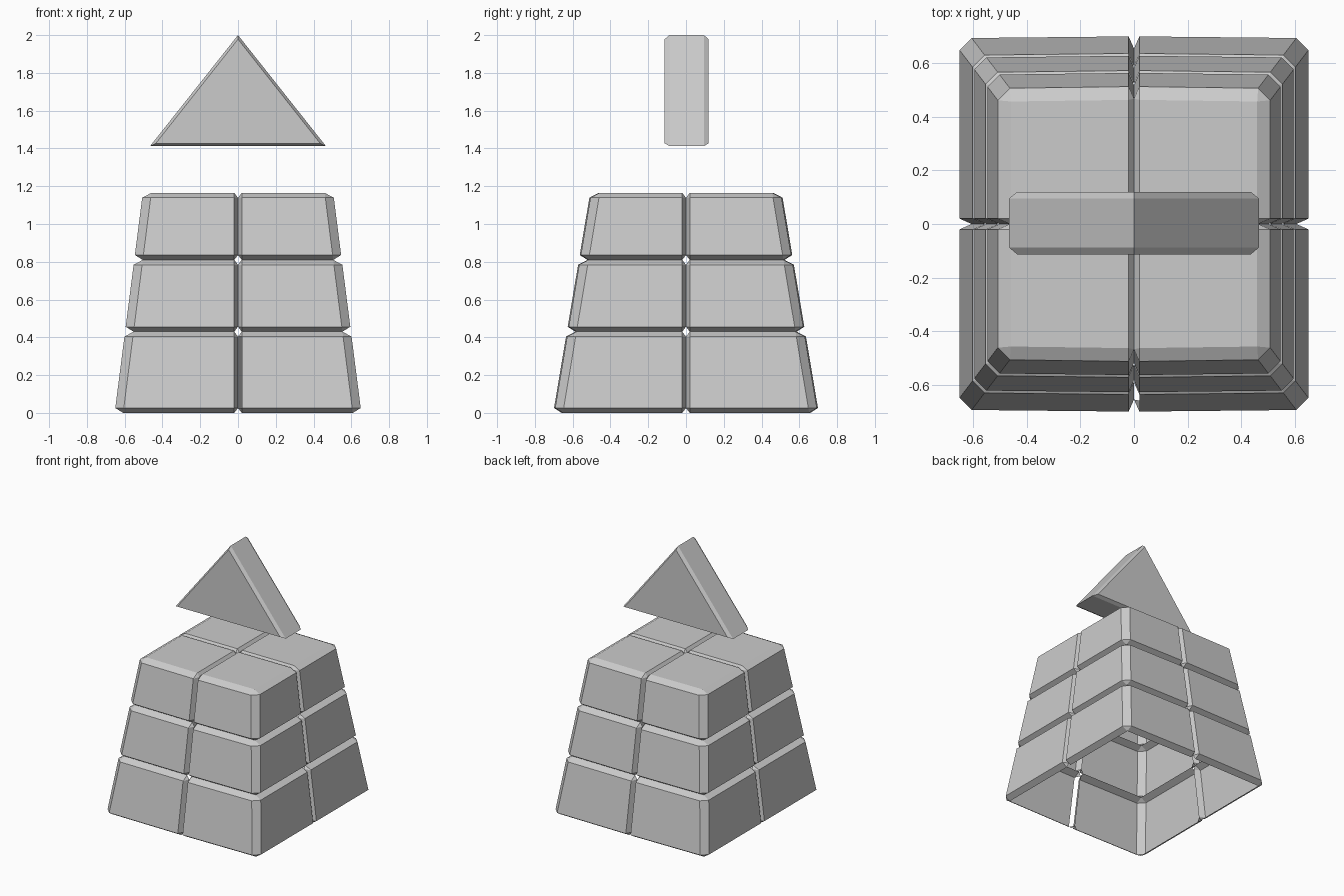
import bpy, bmesh
from itertools import product

if "Cube" in bpy.data.objects:
    bpy.data.objects.remove(bpy.data.objects["Cube"])

LEVELS = [0.0, 0.43, 0.81, 1.165]
SEAM, CORNER, LIFT = 0.02, 0.045, 0.026   # chamfer insets


def add_object(name, bm):
    mesh = bpy.data.meshes.new(name)
    bm.to_mesh(mesh)
    bm.free()
    ob = bpy.data.objects.new(name, mesh)
    bpy.context.collection.objects.link(ob)
    return ob


def block(name, sx, sy, level):
    """Chamfered corner block of the tapered body, with its hidden inner sides left open."""
    z0, z1 = LEVELS[level], LEVELS[level + 1]
    bm = bmesh.new()
    V = {}
    for axis, i, j, k in product(range(3), (0, 1), (0, 1), (0, 1)):
        z = (z1 if k else z0) + (0 if axis == 2 else (-LIFT if k else LIFT))
        X = 0.653 - 0.128 * z
        Y = 0.697 - 0.168 * z + (0 if i else 0.006)
        x = X - (0 if axis == 0 else CORNER) if i else (0 if axis == 0 else SEAM)
        y = Y - (0 if axis == 1 else CORNER) if j else (0 if axis == 1 else SEAM)
        V[axis, i, j, k] = bm.verts.new((sx * x, sy * y, z))

    outer = {(0, 1), (1, 1)} | ({(2, 1)} if level == 2 else set())
    drop = []

    def face(verts, sides):
        f = bm.faces.new(verts)
        if not outer & set(sides):
            drop.append(f)
        # open slit at the lower front seam
        if (sx, sy, level) == (1, -1, 0) and set(sides) == {(0, 0), (1, 1)}:
            drop.append(f)

    def key(axis, **fixed):
        return V[(axis, fixed['a0'], fixed['a1'], fixed['a2'])]

    # flat sides
    for a, s in product(range(3), (0, 1)):
        b, c = [n for n in range(3) if n != a]
        face([key(a, **{f'a{a}': s, f'a{b}': p, f'a{c}': q})
              for p, q in ((0, 0), (1, 0), (1, 1), (0, 1))], [(a, s)])
    # edge chamfers
    for a, b in ((0, 1), (0, 2), (1, 2)):
        c = 3 - a - b
        for s, t in product((0, 1), (0, 1)):
            face([key(ax, **{f'a{a}': s, f'a{b}': t, f'a{c}': q})
                  for ax, q in ((a, 0), (a, 1), (b, 1), (b, 0))], [(a, s), (b, t)])
    # corner facets
    for i, j, k in product((0, 1), repeat=3):
        face([V[a, i, j, k] for a in range(3)], [(0, i), (1, j), (2, k)])

    bmesh.ops.recalc_face_normals(bm, faces=bm.faces[:])
    bmesh.ops.delete(bm, geom=drop, context='FACES')
    return add_object(name, bm)


# tapered body: three rows of four blocks
for level, sx, sy in product(range(3), (-1, 1), (-1, 1)):
    block(f"{('lower', 'middle', 'upper')[level]}_block_"
          f"{'front' if sy < 0 else 'back'}_{'left' if sx < 0 else 'right'}", sx, sy, level)

# floating triangular wedge with chamfered front and back rims
full = [(-0.465, 1.413), (0.465, 1.413), (0, 2.0)]
inset = [(-0.435, 1.427), (0.435, 1.427), (0, 1.978)]
bm = bmesh.new()
rings = [[bm.verts.new((x, y, z)) for x, z in prof]
         for y, prof in ((-0.113, inset), (-0.088, full), (0.095, full), (0.12, inset))]
for r0, r1 in zip(rings, rings[1:]):
    for n in range(3):
        m = (n + 1) % 3
        bm.faces.new((r0[n], r0[m], r1[m], r1[n]))
bm.faces.new(rings[0])
bm.faces.new(rings[-1])
bmesh.ops.recalc_face_normals(bm, faces=bm.faces[:])
add_object("floating_wedge", bm)
